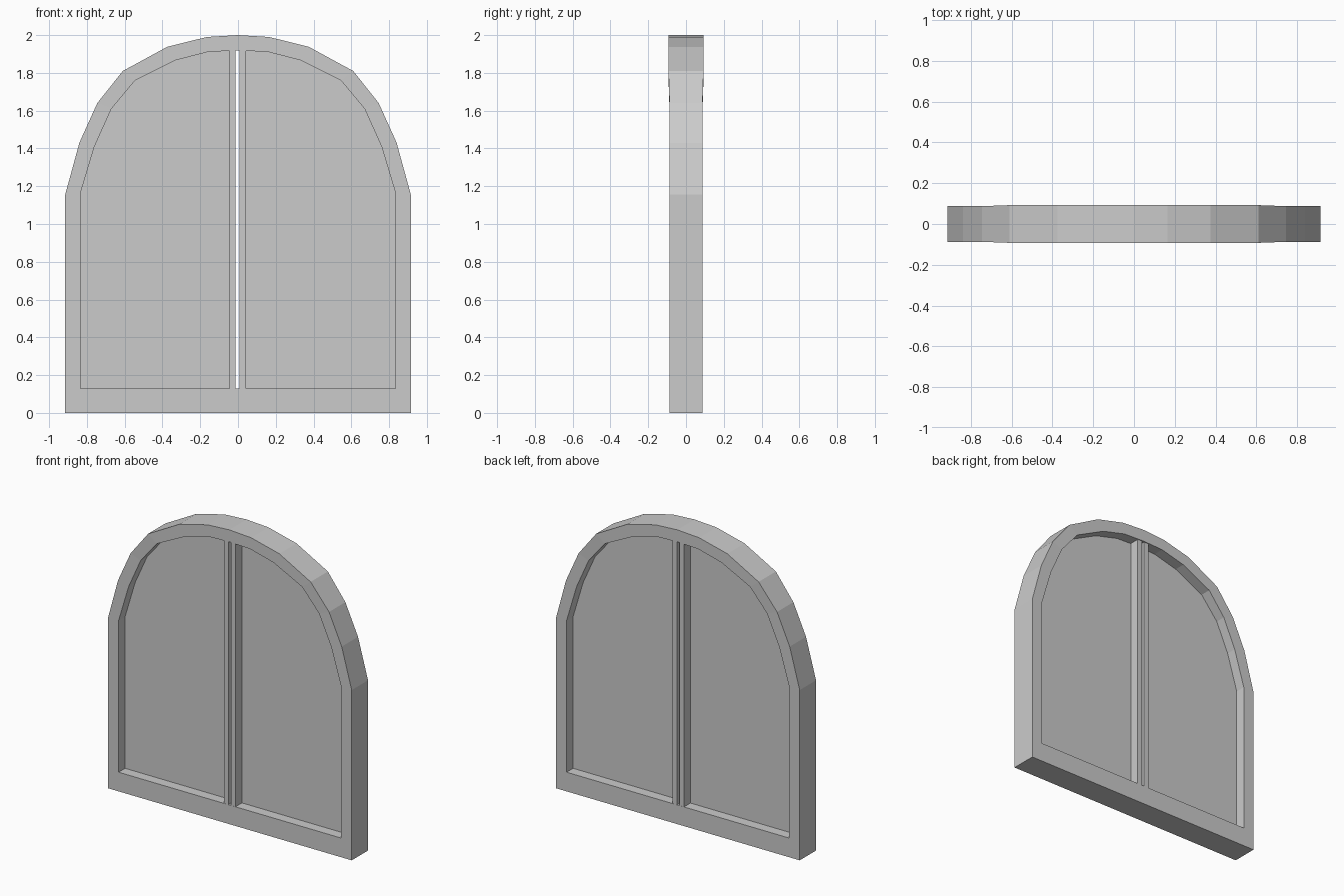
import bpy, bmesh

if "Cube" in bpy.data.objects:
    bpy.data.objects.remove(bpy.data.objects["Cube"])

# Right half profiles (x, z), bottom corner up to the apex
OUTER = [(0.915, 0), (0.915, 1.155), (0.84, 1.43), (0.745, 1.64),
         (0.61, 1.81), (0.375, 1.938), (0.165, 1.99), (0, 2.0)]
INNER = [(0.835, 0.13), (0.835, 1.16), (0.76, 1.41), (0.67, 1.61),
         (0.545, 1.76), (0.33, 1.867), (0.155, 1.912), (0, 1.918)]
# Half depth: the frame is slightly thicker over the arch top
DEPTH = [0.0875] * 4 + [0.0925] * 4


def finish(bm, name):
    bmesh.ops.recalc_face_normals(bm, faces=bm.faces)
    mesh = bpy.data.meshes.new(name)
    bm.to_mesh(mesh)
    bm.free()
    obj = bpy.data.objects.new(name, mesh)
    bpy.context.collection.objects.link(obj)
    return obj


def mirrored(half):
    return half + [(-x, z) for x, z in half[-2::-1]]


def prism(name, pts, half_depth):
    bm = bmesh.new()
    face = bm.faces.new([bm.verts.new((x, -half_depth, z)) for x, z in pts])
    new = bmesh.ops.extrude_face_region(bm, geom=[face], use_keep_orig=True)["geom"]
    for v in new:
        if isinstance(v, bmesh.types.BMVert):
            v.co.y = half_depth
    return finish(bm, name)


# Arched frame: rectangular section swept round the closed outline
bm = bmesh.new()
depths = DEPTH + DEPTH[-2::-1]
rings = []
for (ox, oz), (ix, iz), d in zip(mirrored(OUTER), mirrored(INNER), depths):
    rings.append([bm.verts.new(p) for p in
                  ((ox, -d, oz), (ox, d, oz), (ix, d, iz), (ix, -d, iz))])
for a, b in zip(rings, rings[1:] + rings[:1]):
    for i in range(4):
        j = (i + 1) % 4
        bm.faces.new((a[i], a[j], b[j], b[i]))
finish(bm, "arched_frame")

# Two leaves, each a recessed panel and a full-depth stile, with a slit between
for side, name, gap, edge in ((1, "right", 0.007, 0.042), (-1, "left", 0.012, 0.046)):
    panel = [(edge - 0.01, 0.13)] + INNER[:-1] + [(edge - 0.01, 1.917)]
    prism(name + "_panel", [(side * x, z) for x, z in panel], 0.018)
    stile = [(gap, 0.125), (edge, 0.125), (edge, 1.92), (gap, 1.92)]
    prism(name + "_stile", [(side * x, z) for x, z in stile], 0.0865)
